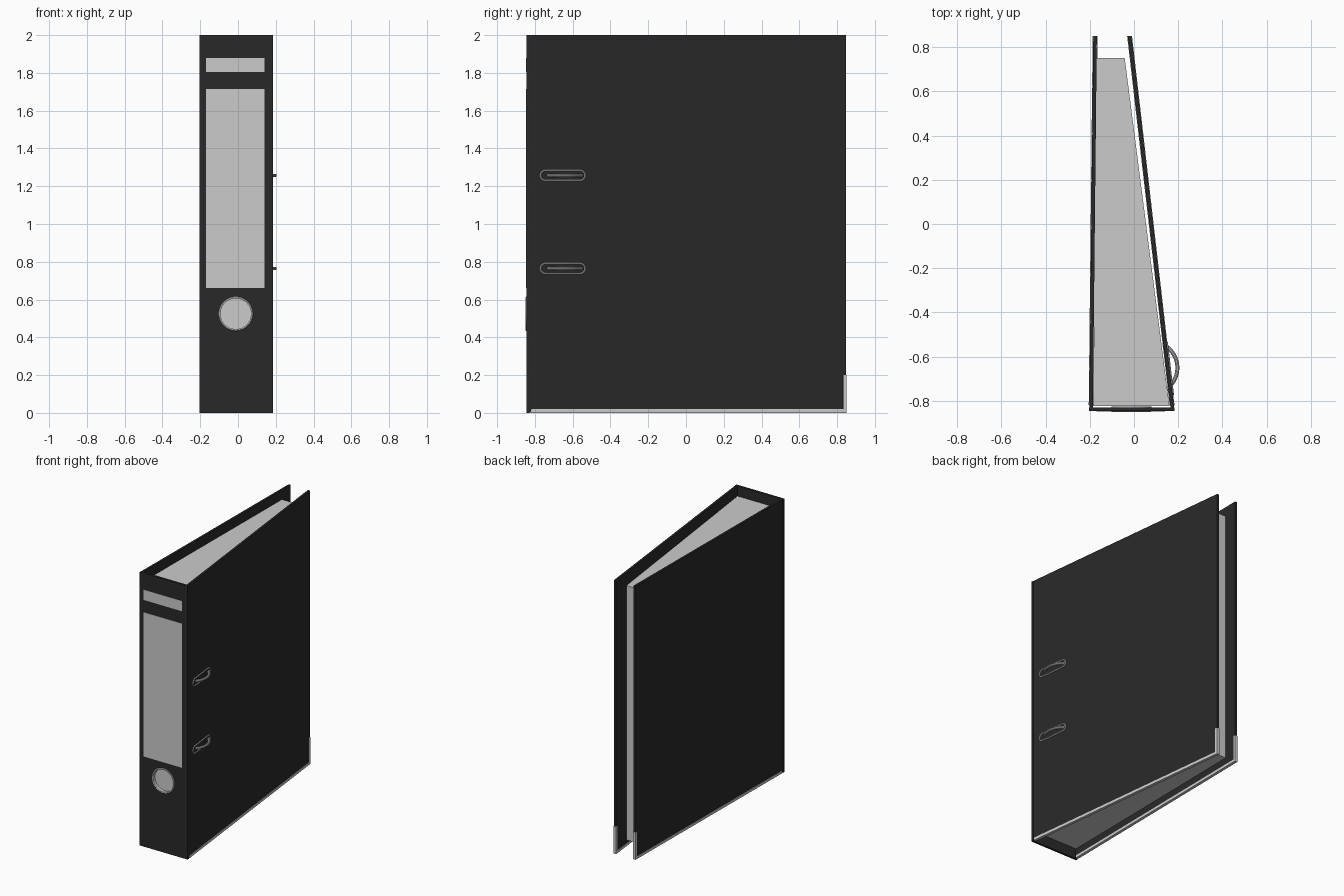
import bpy, bmesh, math
from mathutils import Vector, Matrix

if "Cube" in bpy.data.objects:
    bpy.data.objects.remove(bpy.data.objects["Cube"])

black = bpy.data.materials.new("black_board")
black.diffuse_color = (0.022, 0.022, 0.022, 1)
black.use_nodes = True
black.node_tree.nodes["Principled BSDF"].inputs["Base Color"].default_value = black.diffuse_color

Y0, Y1 = -0.845, 0.85


def finish(name, bm, mat=None):
    bmesh.ops.recalc_face_normals(bm, faces=bm.faces)
    me = bpy.data.meshes.new(name)
    bm.to_mesh(me)
    bm.free()
    ob = bpy.data.objects.new(name, me)
    bpy.context.collection.objects.link(ob)
    if mat:
        me.materials.append(mat)
    return ob


def prism(name, pts_a, pts_b, mat=None):
    """Solid between two matching outlines."""
    bm = bmesh.new()
    a = [bm.verts.new(p) for p in pts_a]
    b = [bm.verts.new(p) for p in pts_b]
    bm.faces.new(a)
    bm.faces.new(b)
    n = len(a)
    for i in range(n):
        bm.faces.new((a[i], a[(i + 1) % n], b[(i + 1) % n], b[i]))
    return finish(name, bm, mat)


def box(name, x, y, z, mat=None):
    ring = [(x[0], z[0]), (x[1], z[0]), (x[1], z[1]), (x[0], z[1])]
    return prism(name, [(u, y[0], v) for u, v in ring], [(u, y[1], v) for u, v in ring], mat)


def smooth(ob):
    bpy.ops.object.select_all(action='DESELECT')
    bpy.context.view_layer.objects.active = ob
    ob.select_set(True)
    bpy.ops.object.shade_smooth_by_angle()


def wire(name, pts, depth, cyclic=False):
    """Round wire along a path, as a mesh."""
    cu = bpy.data.curves.new(name, 'CURVE')
    cu.dimensions = '3D'
    cu.bevel_depth = depth
    cu.bevel_resolution = 3
    cu.use_fill_caps = True
    sp = cu.splines.new('POLY')
    sp.points.add(len(pts) - 1)
    for p, c in zip(sp.points, pts):
        p.co = (*c, 1)
    sp.use_cyclic_u = cyclic
    ob = bpy.data.objects.new(name, cu)
    bpy.context.collection.objects.link(ob)
    bpy.ops.object.select_all(action='DESELECT')
    bpy.context.view_layer.objects.active = ob
    ob.select_set(True)
    bpy.ops.object.convert(target='MESH')
    smooth(bpy.context.object)


# Covers with edge rails; each outer face runs from x_front to x_back
def face_x(cover, y):
    return cover[0] + (cover[1] - cover[0]) * (y - Y0) / (Y1 - Y0)


def plate(name, cover, outline, t0, t1, mat=None):
    return prism(name, [(face_x(cover, y) + t0, y, z) for y, z in outline],
                 [(face_x(cover, y) + t1, y, z) for y, z in outline], mat)


RIGHT, LEFT = (0.183, -0.012), (-0.202, -0.184)
for side, cover, inward in (("right", RIGHT, -1), ("left", LEFT, 1)):
    th = 0.016
    plate(side + "_cover", cover, [(Y0, 0.003), (0.848, 0.003), (0.848, 2), (Y0, 2)],
          0, inward * th, black)
    rail = plate(side + "_edge_rail", cover,
                 [(-0.82, 0), (Y1, 0), (Y1, 0.2), (0.832, 0.2), (0.832, 0.02), (-0.82, 0.02)],
                 -inward * 0.003, inward * (th + 0.003))
    bev = rail.modifiers.new("bevel", 'BEVEL')
    bev.width = 0.002
    bev.segments = 2

# Spine with finger hole
HOLE = Vector((-0.012, 0, 0.525))
spine = box("spine", (-0.204, 0.184), (Y0, -0.829), (0, 2), black)
bm = bmesh.new()
bmesh.ops.create_cone(bm, cap_ends=True, segments=48, radius1=0.083, radius2=0.083, depth=0.2,
                      matrix=Matrix.Translation(HOLE + Vector((0, -0.84, 0)))
                      @ Matrix.Rotation(math.pi / 2, 4, 'X'))
cutter = finish("hole_cutter", bm)
cutter.hide_render = True
cutter.hide_viewport = True
cut = spine.modifiers.new("finger_hole", 'BOOLEAN')
cut.operation = 'DIFFERENCE'
cut.object = cutter

# Metal eyelet lining the hole
bm = bmesh.new()
profile = [(0.081, -0.826), (0.081, -0.848), (0.084, -0.85), (0.088, -0.85), (0.091, -0.847),
           (0.091, -0.844), (0.084, -0.844), (0.084, -0.83), (0.091, -0.83), (0.09, -0.826)]
N = 48
rows = [[bm.verts.new((HOLE.x + r * math.cos(2 * math.pi * k / N), y,
                       HOLE.z + r * math.sin(2 * math.pi * k / N))) for r, y in profile]
        for k in range(N)]
for k in range(N):
    a, b = rows[k], rows[(k + 1) % N]
    for i in range(len(profile)):
        j = (i + 1) % len(profile)
        bm.faces.new((a[i], a[j], b[j], b[i]))
smooth(finish("finger_eyelet", bm))

# Spine labels
for name, z in (("small_label", (1.805, 1.88)), ("large_label", (0.66, 1.715))):
    box(name, (-0.17, 0.14), (-0.847, -0.84), z)

# Paper stack
plan = [(-0.184, -0.822), (0.16, -0.822), (-0.042, 0.75), (-0.172, 0.75)]
prism("paper_stack", [(x, y, 0.07) for x, y in plan], [(x, y, 1.93) for x, y in plan])

# Ring slots and rings on the right cover
for i, z in enumerate((0.764, 1.257)):
    outline = []
    for k in range(24):
        a = -math.pi / 2 + math.pi * (k if k < 12 else k - 1) / 11
        if k >= 12:
            a = math.pi / 2 + math.pi * (k - 12) / 11
        y = -0.653 + (0.091 if k < 12 else -0.091) + 0.027 * math.cos(a)
        outline.append((face_x(RIGHT, y) + 0.001, y, z + 0.027 * math.sin(a)))
    wire(f"slot_rim_{i + 1}", outline, 0.005, True)
    arc = [math.radians(-62 + 124 * k / 24) for k in range(25)]
    wire(f"ring_{i + 1}", [(0.078 + 0.118 * math.cos(a), -0.65 + 0.118 * math.sin(a), z)
                           for a in arc], 0.009)
